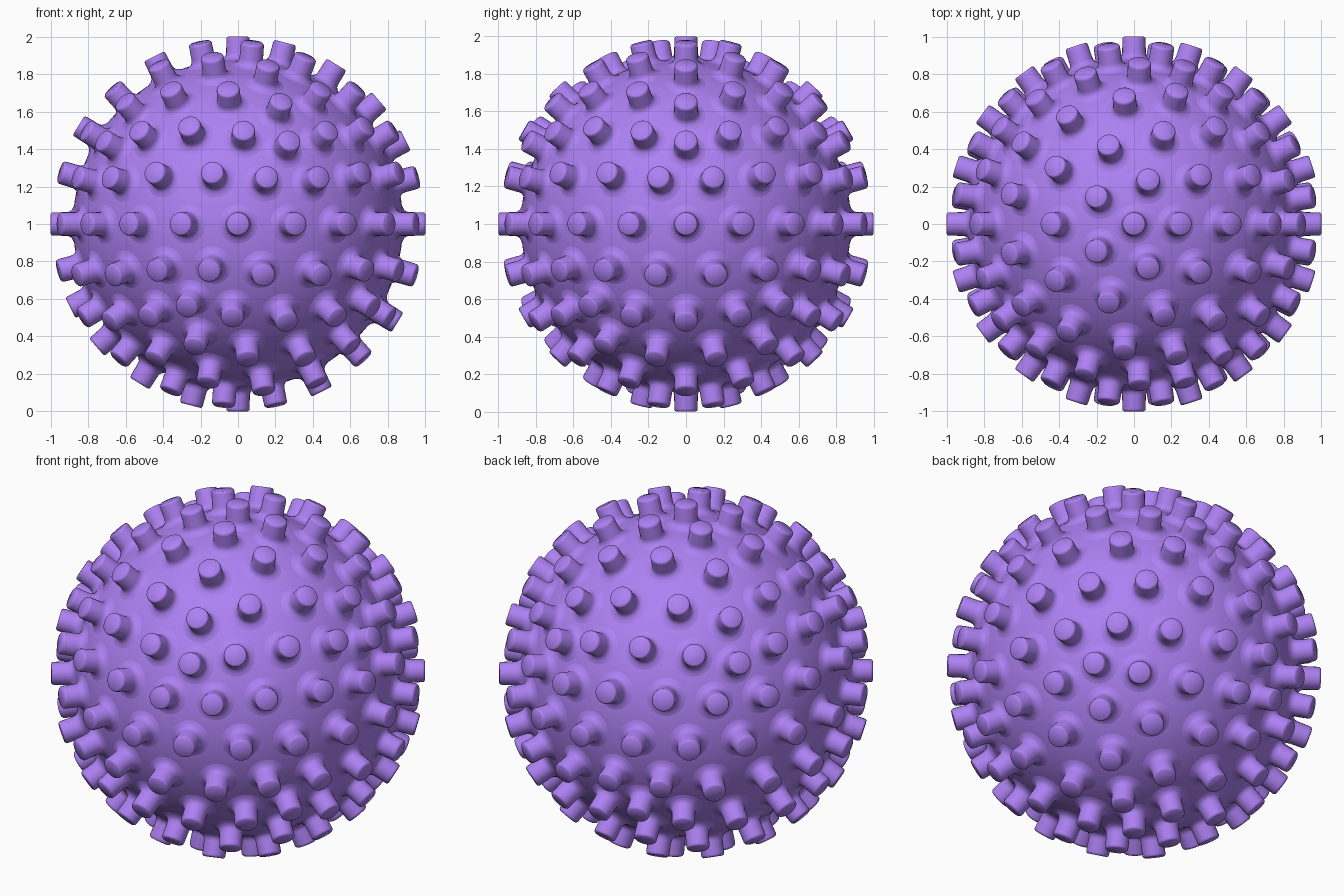
import bpy, bmesh, math
from mathutils import Vector

if "Cube" in bpy.data.objects:
    bpy.data.objects.remove(bpy.data.objects["Cube"])

BALL_R = 0.88
SIDES = 24
CENTRE = Vector((0, 0, 1))
# stud half-profile: (radius, distance from ball centre), flared foot to rounded rim
PROFILE = [(0.118, 0.868), (0.092, 0.877), (0.075, 0.886), (0.066, 0.899),
           (0.063, 0.915), (0.062, 0.984), (0.060, 0.993), (0.053, 0.999)]

purple = bpy.data.materials.new("purple")
purple.diffuse_color = (0.42, 0.22, 0.90, 1)
purple.use_nodes = True
purple.node_tree.nodes["Principled BSDF"].inputs["Base Color"].default_value = purple.diffuse_color


def finish(name, bm):
    bmesh.ops.recalc_face_normals(bm, faces=bm.faces)
    mesh = bpy.data.meshes.new(name)
    bm.to_mesh(mesh)
    bm.free()
    obj = bpy.data.objects.new(name, mesh)
    bpy.context.collection.objects.link(obj)
    mesh.materials.append(purple)
    bpy.ops.object.select_all(action='DESELECT')
    obj.select_set(True)
    bpy.context.view_layer.objects.active = obj
    bpy.ops.object.shade_smooth_by_angle(angle=math.radians(45))
    return obj


def add_stud(bm, direction):
    rot = direction.to_track_quat('Z', 'Y')
    rings = []
    for r, h in PROFILE:
        rings.append([bm.verts.new(CENTRE + rot @ Vector((
            r * math.cos(math.tau * i / SIDES),
            r * math.sin(math.tau * i / SIDES), h))) for i in range(SIDES)])
    for low, high in zip(rings, rings[1:]):
        for i in range(SIDES):
            j = (i + 1) % SIDES
            bm.faces.new((low[i], low[j], high[j], high[i]))
    bm.faces.new(rings[-1])


# round body
bm = bmesh.new()
bmesh.ops.create_icosphere(bm, subdivisions=6, radius=BALL_R)
bmesh.ops.translate(bm, verts=bm.verts, vec=CENTRE)
finish("ball_body", bm)

# one stud on every vertex of a geodesic sphere (162 studs)
guide = bmesh.new()
bmesh.ops.create_icosphere(guide, subdivisions=3, radius=1)
bm = bmesh.new()
for v in guide.verts:
    add_stud(bm, v.co.normalized())
guide.free()
# tip caps sit just under radius 1: scale heights to meet the 2 unit size
bmesh.ops.scale(bm, verts=bm.verts, vec=(1.001, 1.001, 1.001))
bmesh.ops.translate(bm, verts=bm.verts, vec=(0, 0, -0.001))
finish("studs", bm)
